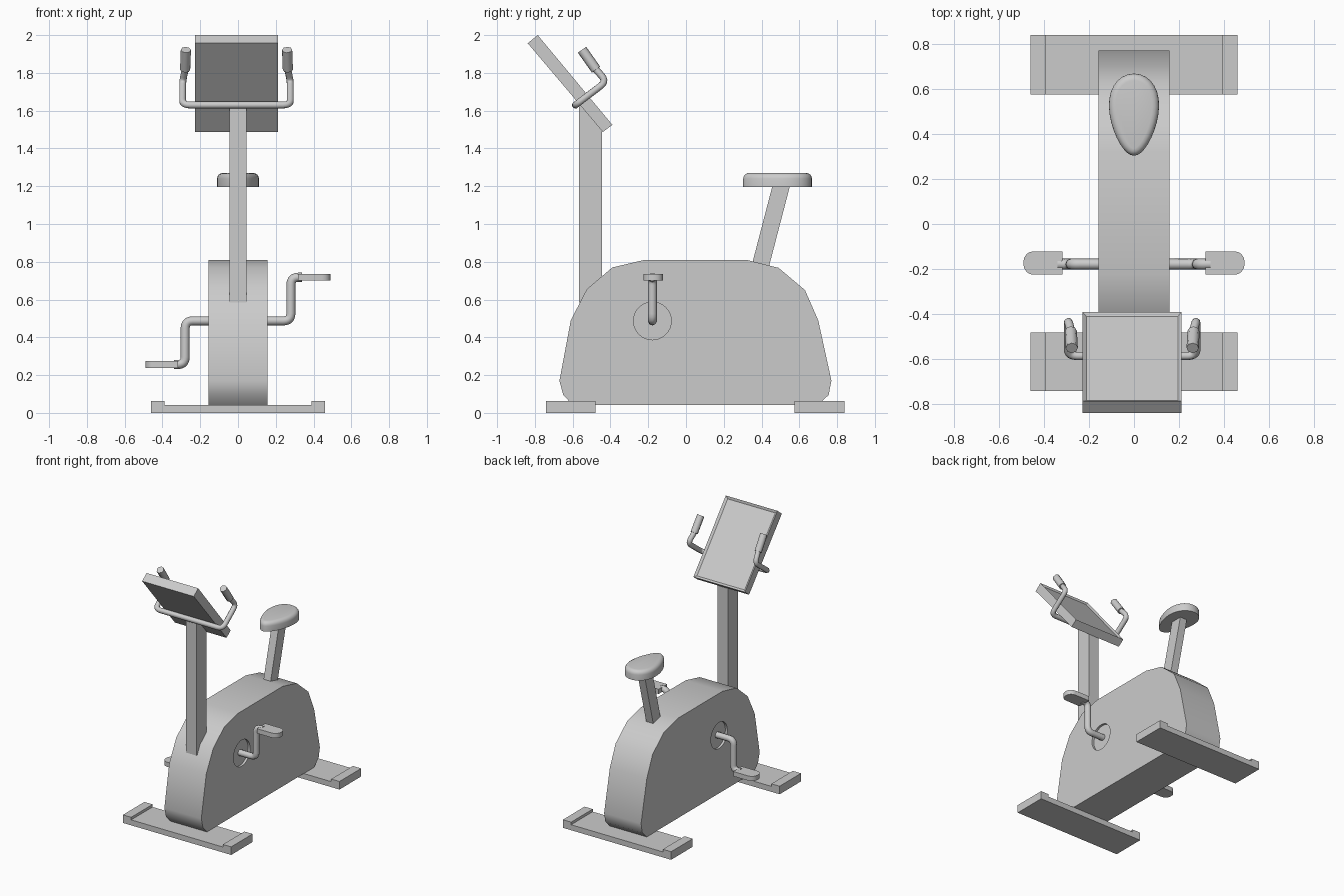
import bpy, bmesh, math
from mathutils import Vector

if "Cube" in bpy.data.objects:
    bpy.data.objects.remove(bpy.data.objects["Cube"])

AXES = {'x': lambda u, v, h: (h, u, v),
        'y': lambda u, v, h: (u, h, v),
        'z': lambda u, v, h: (u, v, h)}


def smooth(ob, angle=35):
    bpy.ops.object.select_all(action='DESELECT')
    ob.select_set(True)
    bpy.context.view_layer.objects.active = ob
    bpy.ops.object.shade_smooth_by_angle(angle=math.radians(angle))


def prism(name, pts, lo, hi, axis, edit=None):
    """Extrude a 2D profile along an axis."""
    bm = bmesh.new()
    a = [bm.verts.new(AXES[axis](u, v, lo)) for u, v in pts]
    b = [bm.verts.new(AXES[axis](u, v, hi)) for u, v in pts]
    bm.faces.new(a)
    bm.faces.new(b)
    for i in range(len(pts)):
        j = (i + 1) % len(pts)
        bm.faces.new((a[i], a[j], b[j], b[i]))
    bmesh.ops.recalc_face_normals(bm, faces=bm.faces)
    bm.normal_update()
    if edit:
        edit(bm)
    me = bpy.data.meshes.new(name)
    bm.to_mesh(me)
    bm.free()
    ob = bpy.data.objects.new(name, me)
    bpy.context.collection.objects.link(ob)
    return ob


def tube(name, pts, r, fillet=0.04, steps=5):
    """Round tube along a path with filleted corners."""
    p = [Vector(q) for q in pts]
    path = [p[0]]
    for a, c, b in zip(p, p[1:], p[2:]):
        s, e = c + (a - c).normalized() * fillet, c + (b - c).normalized() * fillet
        for i in range(steps + 1):
            t = i / steps
            path.append(s * (1 - t) ** 2 + c * 2 * t * (1 - t) + e * t * t)
    path.append(p[-1])
    cu = bpy.data.curves.new(name, 'CURVE')
    cu.dimensions = '3D'
    cu.bevel_depth, cu.bevel_resolution, cu.use_fill_caps = r, 2, True
    sp = cu.splines.new('POLY')
    sp.points.add(len(path) - 1)
    for pt, co in zip(sp.points, path):
        pt.co = (*co, 1)
    ob = bpy.data.objects.new(name, cu)
    bpy.context.collection.objects.link(ob)
    bpy.ops.object.select_all(action='DESELECT')
    ob.select_set(True)
    bpy.context.view_layer.objects.active = ob
    bpy.ops.object.convert(target='MESH')
    smooth(bpy.context.object, 50)


# Floor feet with raised ends
foot = [(-.46, 0), (.46, 0), (.46, .062), (.39, .062), (.39, .042),
        (-.39, .042), (-.39, .062), (-.46, .062)]
prism("front_foot", foot, -.74, -.48, 'y')
prism("rear_foot", foot, .575, .838, 'y')

# Main housing with round crank recesses
body = prism("housing", [(-.60, .042), (-.65, .095), (-.67, .17), (-.61, .49),
                         (-.525, .655), (-.39, .77), (-.22, .81), (.32, .81),
                         (.49, .768), (.63, .65), (.70, .49), (.77, .17),
                         (.755, .095), (.70, .042)], -.157, .157, 'x')
CY, CZ = -.178, .487
circle = [(CY + .1 * math.cos(i * math.pi / 16), CZ + .1 * math.sin(i * math.pi / 16))
          for i in range(32)]
for s in (-1, 1):
    cut = prism("recess_cutter", circle, s * .14, s * .2, 'x')
    cut.hide_render = True
    mod = body.modifiers.new("recess", 'BOOLEAN')
    mod.object, mod.operation, mod.solver = cut, 'DIFFERENCE', 'EXACT'
    bpy.context.view_layer.objects.active = body
    bpy.ops.object.modifier_apply(modifier=mod.name)
    bpy.data.objects.remove(cut)
smooth(body)

# Console post and seat post
prism("console_post", [(-.566, .585), (-.445, .585), (-.445, 1.493), (-.566, 1.637)],
      -.045, .045, 'x')
prism("seat_post", [(.345, .77), (.438, .77), (.55, 1.2), (.457, 1.2)], -.03, .03, 'x')


# Console with recessed screen on the rider side
def screen(bm):
    f = max(bm.faces, key=lambda f: f.normal.dot(Vector((0, .77, .64))))
    n = f.normal.copy()
    bmesh.ops.inset_region(bm, faces=[f], thickness=.024)
    bmesh.ops.translate(bm, verts=f.verts[:], vec=-n * .012)


prism("console", [(-.838, 1.957), (-.785, 2.0), (-.39, 1.525), (-.44, 1.487)],
      -.228, .211, 'x', screen)


# Egg-shaped seat with rounded top rim
def round_top(bm):
    edges = [e for e in bm.edges if all(v.co.z > 1.26 for v in e.verts)]
    bmesh.ops.bevel(bm, geom=edges, offset=.03, segments=4, profile=.5, affect='EDGES')


egg = []
for i in range(32):
    t = i * math.pi / 16
    egg.append((.108 * math.sin(t) * (1 + .25 * math.cos(t)), .485 + .182 * math.cos(t)))
smooth(prism("seat", egg, 1.197, 1.27, 'z', round_top), 40)

# Cranks and pedals, opposite each other
for s, side in ((1, "right"), (-1, "left")):
    pz = CZ + s * .231
    tube(side + "_crank", [(s * .1, CY, CZ), (s * .28, CY, CZ),
                           (s * .28, CY, pz), (s * .34, CY, pz)], .024)
    inner, outer, w, r = .317, .49, .052, .045
    end = []
    for sign, a0 in ((-1, -90), (1, 0)):
        for k in range(5):
            a = math.radians(a0 + k * 22.5)
            end.append((s * (outer - r + r * math.cos(a)),
                        CY + .005 + sign * (w - r) + r * math.sin(a)))
    pts = [(s * inner, CY + .005 - w)] + end + [(s * inner, CY + .005 + w)]
    smooth(prism(side + "_pedal", pts, pz - .018, pz + .018, 'z'))

# Handlebar and grips
X0 = -.008
arm = [(.285, -.585, 1.63), (.285, -.42, 1.755), (.272, -.476, 1.817)]
right = [(X0 + x, y, z) for x, y, z in arm]
left = [(X0 - x, y, z) for x, y, z in reversed(arm)]
tube("handlebar", left + right, .019)
for s, side in ((1, "right"), (-1, "left")):
    tube(side + "_grip", [(X0 + s * .272, -.476, 1.817), (X0 + s * .268, -.55, 1.922)], .027)
